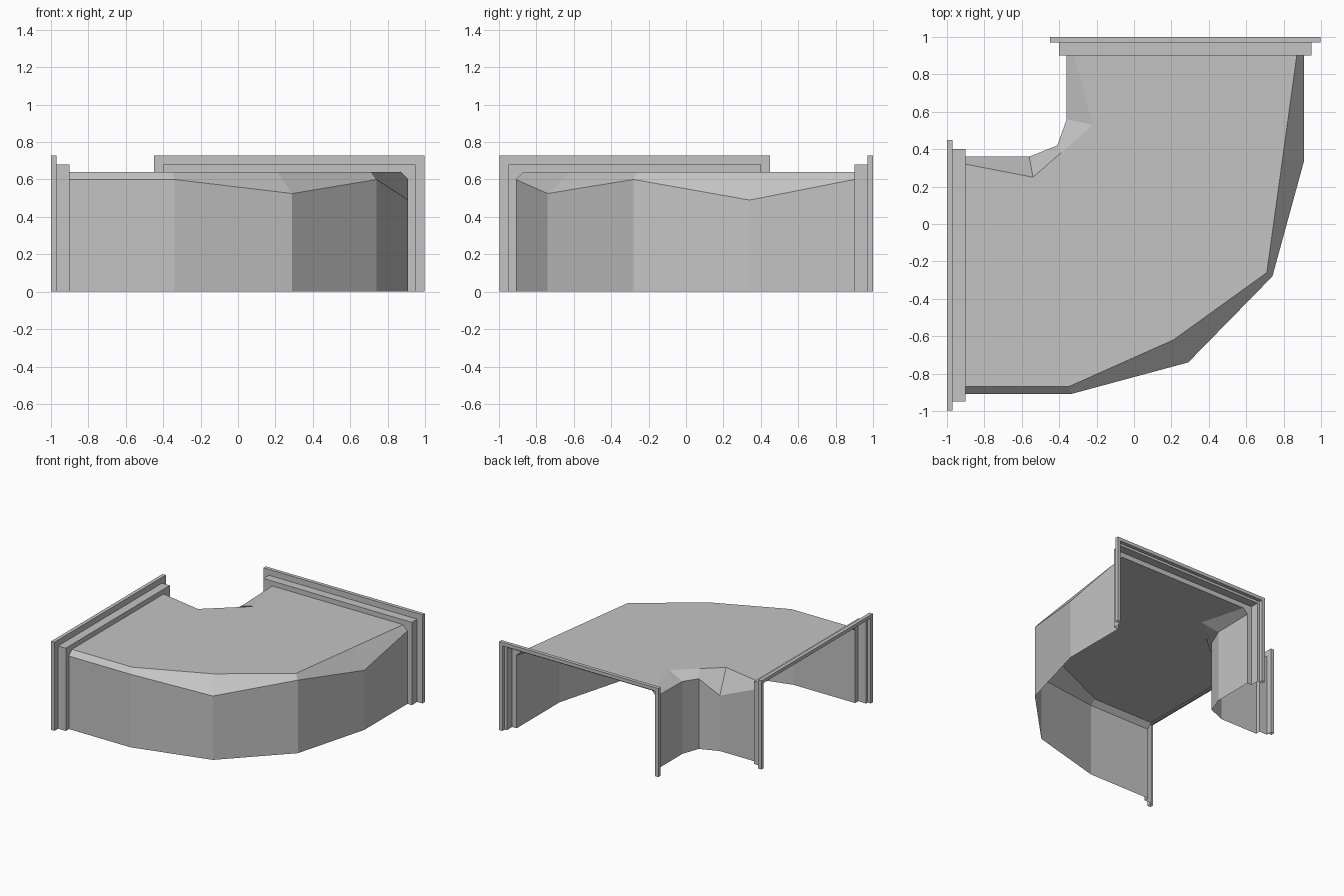
import bpy
import bmesh

cube = bpy.data.objects.get("Cube")
if cube:
    bpy.data.objects.remove(cube, do_unlink=True)

grey = bpy.data.materials.new("plain grey")
grey.use_nodes = True
colour = (0.55, 0.55, 0.55, 1)
grey.diffuse_color = colour
grey.node_tree.nodes["Principled BSDF"].inputs["Base Color"].default_value = colour

ROOF = 0.64   # roof height
EAVE = 0.60   # top of the walls at the open ends


def finish(name, bm):
    bmesh.ops.remove_doubles(bm, verts=bm.verts[:], dist=0.0005)
    bmesh.ops.recalc_face_normals(bm, faces=bm.faces[:])
    # Outer surfaces face outwards: the highest level face must point up
    level = [f for f in bm.faces if abs(f.normal.z) > 0.9]
    if max(level, key=lambda f: f.calc_center_median().z).normal.z < 0:
        bmesh.ops.reverse_faces(bm, faces=bm.faces[:])
    mesh = bpy.data.meshes.new(name)
    bm.to_mesh(mesh)
    bm.free()
    mesh.materials.append(grey)
    obj = bpy.data.objects.new(name, mesh)
    bpy.context.collection.objects.link(obj)
    return obj


def bridge(bm, loop_a, loop_b):
    for i in range(len(loop_a) - 1):
        bm.faces.new((loop_a[i], loop_a[i + 1], loop_b[i + 1], loop_b[i]))


# Each station of a wall: wall x, wall y, wall top, roof edge x, roof edge y
outer_wall = [
    (-0.90, -0.91, EAVE, -0.90, -0.87),
    (-0.34, -0.91, EAVE, -0.35, -0.87),
    (0.29, -0.74, 0.525, 0.21, -0.62),
    (0.74, -0.28, EAVE, 0.71, -0.26),
    (0.91, 0.34, 0.49, 0.793, 0.34),
    (0.91, 0.90, EAVE, 0.87, 0.90),
]
inner_wall = [
    (-0.90, 0.36, EAVE, -0.90, 0.32),
    (-0.56, 0.36, 0.456, -0.54, 0.25),
    (-0.41, 0.42, 0.577, -0.39, 0.381),
    (-0.36, 0.56, 0.595, -0.22, 0.53),
    (-0.36, 0.90, EAVE, -0.32, 0.90),
]

# Bent corridor: walls, sloping eaves and flat roof, open underneath
bm = bmesh.new()
edges = []
for wall in (outer_wall, inner_wall):
    foot = [bm.verts.new((x, y, 0)) for x, y, z, rx, ry in wall]
    head = [bm.verts.new((x, y, z)) for x, y, z, rx, ry in wall]
    edge = [bm.verts.new((rx, ry, ROOF)) for x, y, z, rx, ry in wall]
    bridge(bm, foot, head)
    bridge(bm, head, edge)
    edges.append(edge)
bm.faces.new(edges[0] + edges[1][::-1])
finish("corridor_shell", bm)


def arch(offset, chamfer):
    """Outline of the opening, grown by offset, with chamfered top corners."""
    lo, hi, top = -0.36 - offset, 0.91 + offset, ROOF + offset
    return [(lo, 0), (lo, top - chamfer), (lo + chamfer, top),
            (hi - chamfer, top), (hi, top - chamfer), (hi, 0)]


# Stepped frame section: growth of the outline, distance along the corridor
section = [(0, 0.90), (0.04, 0.90), (0.04, 0.97), (0.06, 0.97),
           (0.06, 1.0), (0.088, 1.0), (0.088, 0.97), (0.04, 0.97)]


def frame(name, place):
    bm = bmesh.new()
    loops = []
    for offset, depth in section:
        outline = arch(offset, 0 if offset else 0.04)
        loops.append([bm.verts.new(place(u, depth, z)) for u, z in outline])
    for a, b in zip(loops, loops[1:]):
        bridge(bm, a, b)
    finish(name, bm)


frame("back_frame", lambda u, d, z: (u, d, z))
frame("side_frame", lambda u, d, z: (-d, -u, z))
